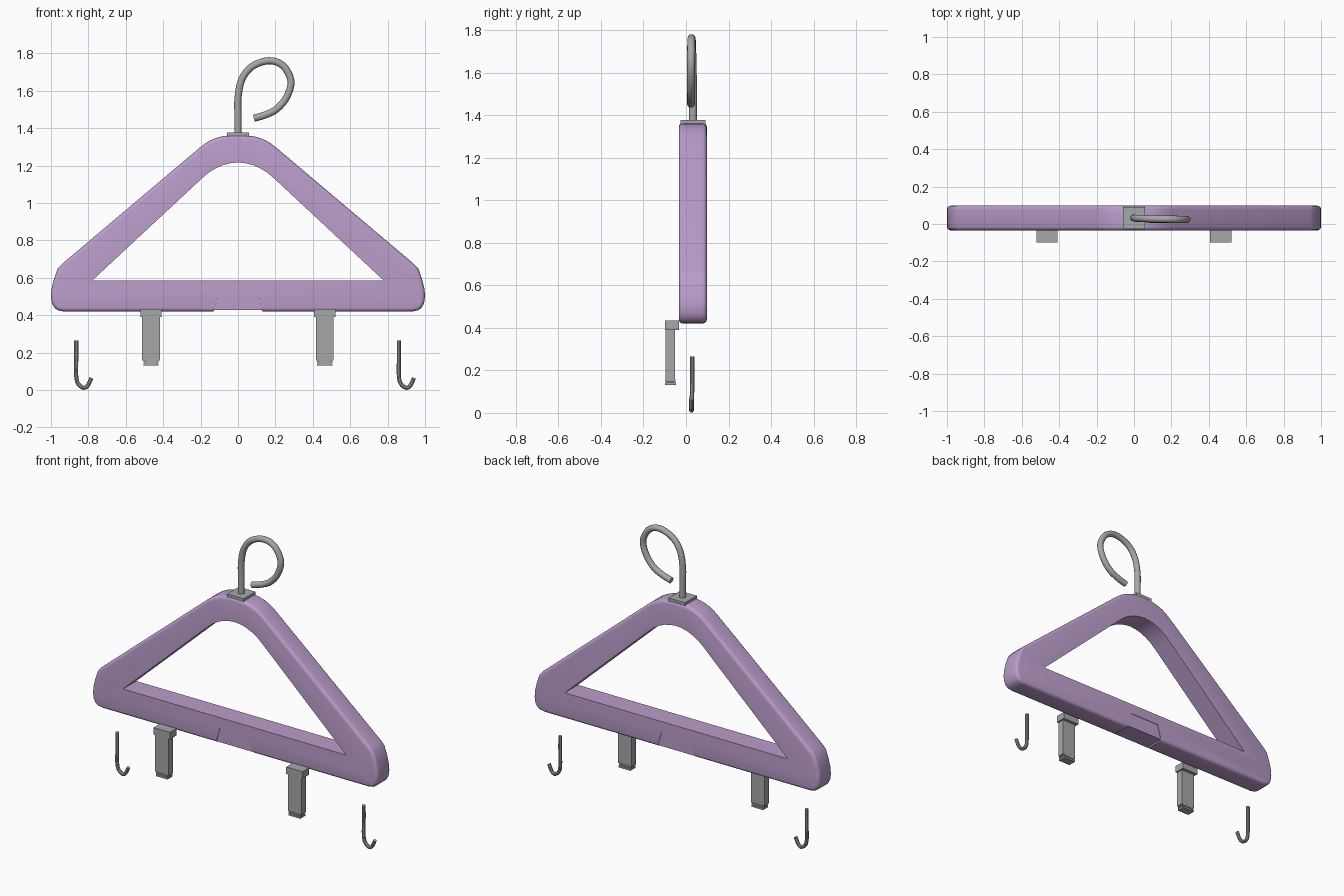
import bpy, bmesh, math
from mathutils import Vector

if "Cube" in bpy.data.objects:
    bpy.data.objects.remove(bpy.data.objects["Cube"])


def material(name, rgb):
    m = bpy.data.materials.new(name)
    m.diffuse_color = (*rgb, 1)
    m.use_nodes = True
    m.node_tree.nodes["Principled BSDF"].inputs["Base Color"].default_value = m.diffuse_color
    return m


PURPLE = material("soft purple", (0.50, 0.34, 0.60))
GREY = material("metal grey", (0.38, 0.39, 0.40))


def activate(ob):
    bpy.ops.object.select_all(action='DESELECT')
    ob.select_set(True)
    bpy.context.view_layer.objects.active = ob


def smooth(ob, degrees=35):
    activate(ob)
    bpy.ops.object.shade_smooth_by_angle(angle=math.radians(degrees))


def add_object(name, bm, mat):
    bmesh.ops.recalc_face_normals(bm, faces=bm.faces)
    me = bpy.data.meshes.new(name)
    bm.to_mesh(me)
    bm.free()
    me.materials.append(mat)
    ob = bpy.data.objects.new(name, me)
    bpy.context.collection.objects.link(ob)
    return ob


def prism(name, pts, y0, y1, mat, bevel=0):
    """Extrude an x-z outline along y, optionally rounding the two rims."""
    bm = bmesh.new()
    face = bm.faces.new([bm.verts.new((x, y0, z)) for x, z in pts])
    rim = bmesh.ops.extrude_face_region(bm, geom=[face])
    bmesh.ops.translate(bm, vec=(0, y1 - y0, 0),
                        verts=[v for v in rim["geom"] if isinstance(v, bmesh.types.BMVert)])
    if bevel:
        rims = [e for e in bm.edges if abs(e.verts[0].co.y - e.verts[1].co.y) < 1e-6]
        bmesh.ops.bevel(bm, geom=rims, offset=bevel, segments=4, profile=0.5, affect='EDGES')
    return add_object(name, bm, mat)


def boxes(name, parts, mat):
    """One object from several (x0, x1, y0, y1, z0, z1) boxes."""
    bm = bmesh.new()
    for x0, x1, y0, y1, z0, z1 in parts:
        for v in bmesh.ops.create_cube(bm, size=1)["verts"]:
            v.co = Vector((x0 + (v.co.x + .5) * (x1 - x0),
                           y0 + (v.co.y + .5) * (y1 - y0),
                           z0 + (v.co.z + .5) * (z1 - z0)))
    return add_object(name, bm, mat)


def spline(pts, steps):
    """Catmull-Rom points through pts."""
    p = [Vector(q) for q in pts]
    p = [2 * p[0] - p[1]] + p + [2 * p[-1] - p[-2]]
    out = []
    for a, b, c, d in zip(p, p[1:], p[2:], p[3:]):
        for i in range(steps):
            t = i / steps
            out.append(0.5 * (2 * b + (c - a) * t + (2 * a - 5 * b + 4 * c - d) * t * t
                              + (3 * b - a - 3 * c + d) * t ** 3))
    return out + [p[-2]]


def wire(name, pts, r, steps=4, sides=12):
    """Round rod following a path that stays close to the x-z plane."""
    path = spline(pts, steps)
    bm = bmesh.new()
    rings = []
    for i, c in enumerate(path):
        t = (path[min(i + 1, len(path) - 1)] - path[max(i - 1, 0)]).normalized()
        n = t.cross(Vector((0, 1, 0))).normalized()
        b = t.cross(n)
        rings.append([bm.verts.new(c + r * (math.cos(a) * n + math.sin(a) * b))
                      for a in (2 * math.pi * k / sides for k in range(sides))])
    for lo, hi in zip(rings, rings[1:]):
        for k in range(sides):
            j = (k + 1) % sides
            bm.faces.new((lo[k], lo[j], hi[j], hi[k]))
    bm.faces.new(rings[0])
    bm.faces.new(rings[-1])
    ob = add_object(name, bm, GREY)
    smooth(ob)
    return ob


def cut(ob, cutter):
    mod = ob.modifiers.new("cut", 'BOOLEAN')
    mod.operation, mod.solver, mod.object = 'DIFFERENCE', 'EXACT', cutter
    activate(ob)
    bpy.ops.object.modifier_apply(modifier=mod.name)
    bpy.data.objects.remove(cutter)


def mirrored(half):
    """Close an outline given from the top centre down its right side."""
    return half + [(-x, z) for x, z in reversed(half) if x > 0]


# Triangular frame with a rounded rim and a sharp-edged opening
Y0, Y1 = -0.034, 0.098
frame = prism("hanger_frame", mirrored([
    (0, 1.364), (.045, 1.362), (.085, 1.357), (.12, 1.347), (.15, 1.334), (.178, 1.317), (.205, 1.296),
    (.94, .675), (.965, .648), (.985, .59), (.997, .54), (1, .50), (.995, .465),
    (.982, .44), (.962, .426), (.93, .42)]), Y0, Y1, PURPLE, 0.02)
cut(frame, prism("opening_cutter", mirrored([
    (0, 1.217), (.04, 1.213), (.08, 1.203), (.12, 1.185), (.16, 1.16), (.20, 1.125),
    (.78, .585)]), -0.3, 0.3, PURPLE))

# Tab set into the bottom bar
cut(frame, prism("tab_cutter", [(-.136, .40), (.136, .40), (.103, .52), (-.103, .52)], -.3, .3, PURPLE))
smooth(frame)
prism("bottom_tab", [(-.128, .428), (.128, .428), (.103, .52), (-.103, .52)], Y0 + .003, Y1 - .003, PURPLE)

# Top hook with its base plate
boxes("hook_base_plate", [(-.058, .058, -.026, .092, 1.35, 1.376)], GREY)
wire("top_hook", [(0, .033, 1.36), (0, .033, 1.46), (0, .032, 1.56), (.02, .03, 1.66), (.075, .028, 1.73),
                  (.165, .026, 1.761), (.24, .025, 1.735), (.283, .024, 1.655), (.262, .024, 1.57),
                  (.21, .024, 1.505), (.15, .024, 1.473), (.085, .024, 1.453)], 0.019)

# Two clips hanging from the front of the bottom bar
for side, cx in (("left", -.465), ("right", .463)):
    boxes(side + "_clip", [
        (cx - .057, cx + .057, -.098, Y0 + .002, .39, .434),    # collar
        (cx - .047, cx + .047, -.096, -.051, .158, .40),        # body
        (cx - .033, cx + .033, -.092, -.055, .138, .162),       # neck
        (cx - .041, cx + .041, -.098, -.047, .132, .143),       # foot
        (cx - .041, cx + .041, -.098, -.049, .148, .156)], GREY)

# Two small J hooks, both facing the same way
for side, cx in (("left", -.865), ("right", .86)):
    wire(side + "_small_hook", [(cx, .029, .265), (cx, .029, .16), (cx, .028, .075), (cx + .011, .027, .033),
                                (cx + .04, .026, .012), (cx + .062, .025, .025), (cx + .081, .025, .065)],
         0.011, steps=3, sides=10)
